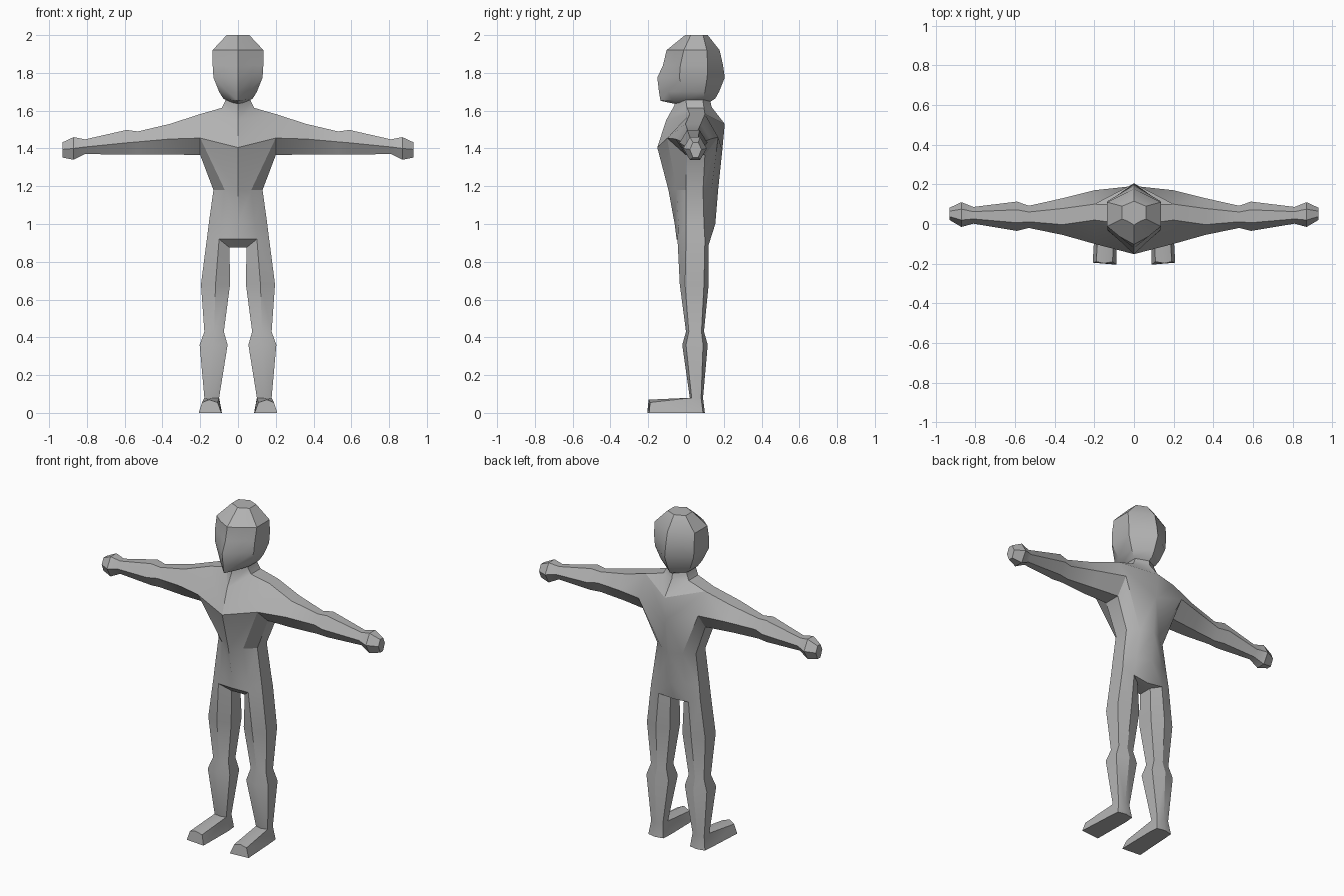
import bpy, bmesh, math

cube = bpy.data.objects.get("Cube")
if cube:
    bpy.data.objects.remove(cube)

grey = bpy.data.materials.new("plain grey")
grey.use_nodes = True
grey.diffuse_color = (0.45, 0.45, 0.45, 1)
grey.node_tree.nodes["Principled BSDF"].inputs["Base Color"].default_value = (0.45, 0.45, 0.45, 1)


def loft(bm, rings, closed=False, cap=False):
    """Bridge rings of points; degenerate quads become triangles."""
    rows = [[bm.verts.new(p) for p in r] for r in rings]
    n = len(rows[0])
    for a, b in zip(rows, rows[1:]):
        for i in range(n if closed else n - 1):
            j = (i + 1) % n
            bm.faces.new((a[i], a[j], b[j], b[i]))
    if cap:
        bm.faces.new(rows[-1])


def finish(bm, name):
    """Mirror the left half to the right and weld the seams."""
    bmesh.ops.remove_doubles(bm, verts=bm.verts, dist=0.002)
    geom = bm.verts[:] + bm.edges[:] + bm.faces[:]
    bmesh.ops.mirror(bm, geom=geom, axis='X', merge_dist=0.002)
    bmesh.ops.remove_doubles(bm, verts=bm.verts, dist=0.002)
    bmesh.ops.recalc_face_normals(bm, faces=bm.faces)
    mesh = bpy.data.meshes.new(name)
    bm.to_mesh(mesh)
    bm.free()
    mesh.materials.append(grey)
    ob = bpy.data.objects.new(name, mesh)
    bpy.context.collection.objects.link(ob)
    bpy.ops.object.select_all(action='DESELECT')
    ob.select_set(True)
    bpy.context.view_layer.objects.active = ob
    bpy.ops.object.shade_smooth_by_angle(angle=math.radians(30))


body = bmesh.new()

# Torso: half rings from the front centre round the side to the back centre
hips = [(0, -.05, .92), (.1, -.045, .92), (.165, 0, .92),
        (.165, .1, .92), (.1, .12, .89), (0, .115, .88)]
seat = [(0, -.06, 1), (.09, -.04, 1), (.155, 0, 1),
        (.155, .095, 1), (.09, .13, 1), (0, .155, 1)]
waist = [(0, -.093, 1.18), (.07, -.05, 1.18), (.13, 0, 1.18),
         (.13, .09, 1.18), (.07, .135, 1.18), (0, .17, 1.18)]
chest = [(0, -.152, 1.405), (.2, -.1, 1.455), (.2, 0, 1.365),
         (.2, .1, 1.365), (.2, .17, 1.46), (0, .192, 1.39)]
loft(body, [hips, seat, waist, chest])

# Shoulders and neck
front, arm_f, pit_f, pit_b, arm_b, back = chest
top_f, top_b = (.2, .02, 1.582), (.2, .1, 1.582)
collar, nape = (0, -.105, 1.55), (0, .205, 1.53)
neck_f, neck_b = (.085, .005, 1.615), (.085, .095, 1.615)
loft(body, [[front, arm_f], [collar, top_f], [collar, neck_f]])
loft(body, [[back, arm_b], [nape, top_b], [nape, neck_b]])
loft(body, [[top_f, top_b], [neck_f, neck_b]])
loft(body, [[collar, neck_f, neck_b, nape],
            [(0, -.06, 1.63), (.068, 0, 1.65), (.068, .09, 1.65), (0, .135, 1.62)],
            [(0, -.06, 1.7), (.06, 0, 1.7), (.06, .09, 1.7), (0, .12, 1.7)]])


# Arm and hand: hexagons along x
def arm_ring(x, top, mid, low, yf, yb):
    a, b = yf + (yb - yf) * .28, yb - (yb - yf) * .28
    return [(x, yf, mid), (x, a, top), (x, b, top),
            (x, yb, mid), (x, b, low), (x, a, low)]


arm = [arm_ring(*v) for v in (
    (.36, 1.53, 1.45, 1.368, -.055, .13),
    (.53, 1.49, 1.435, 1.368, -.02, .092),
    (.59, 1.498, 1.43, 1.368, -.035, .113),
    (.81, 1.448, 1.408, 1.37, .002, .086),
    (.87, 1.46, 1.4, 1.34, -.015, .11),
    (.93, 1.432, 1.395, 1.352, .02, .082))]
loft(body, [[arm_f, top_f, top_b, arm_b, pit_b, pit_f]] + arm, closed=True, cap=True)


# Leg: hexagons with ridges at the front and back
def leg_ring(z, inner, outer, yf, yb, sf, sb):
    m = (inner + outer) / 2
    return [(m, yf, z), (outer, sf, z), (outer, sb, z),
            (m, yb, z), (inner, sb, z), (inner, sf, z)]


crotch_f, crotch_b = (.045, 0, .875), (.045, .085, .875)
leg = [leg_ring(*v) for v in (
    (.68, .042, .196, -.033, .12, -.005, .095),
    (.43, .075, .178, 0, .095, .015, .082),
    (.36, .055, .203, -.02, .115, 0, .09),
    (.08, .1, .178, .02, .09, .03, .08))]
loft(body, [hips[1:5] + [crotch_b, crotch_f]] + leg, closed=True)
loft(body, [hips[:2], [(0, 0, .875), crotch_f],
            [(0, .085, .875), crotch_b], [hips[5], hips[4]]])

# Foot: heel walls, instep and toe, then the sole
ridge, out_f, out_b, heel, in_b, in_f = leg[-1]
floor = [(.195, .03, 0), (.19, .09, 0), (.14, .1, 0), (.09, .09, 0), (.085, .03, 0)]
loft(body, [[out_f, out_b, heel, in_b, in_f], floor])
toe = [(.208, -.195, 0), (.19, -.19, .055), (.153, -.198, .07),
       (.108, -.19, .055), (.088, -.205, 0)]
loft(body, [[floor[0], out_f, ridge, in_f, floor[4]], toe], cap=True)
body.faces.new([body.verts.new(p) for p in floor + [toe[4], toe[0]]])
finish(body, "body")


# Head: half rings of front ridge, cheek, side front, side back, back ridge
def head_ring(z, w, yf, cheek, sf, sb, yb, rise=0):
    return [(0, yf, z), (w * .55, cheek, z + rise / 2), (w, sf, z + rise),
            (w, sb, z + rise), (0, yb, z + rise)]


head = bmesh.new()
loft(head, [head_ring(*v) for v in (
    (1.63, .02, -.03, -.02, .01, .08, .1),
    (1.652, .078, -.135, -.075, 0, .09, .155, .012),
    (1.7, .1, -.143, -.095, -.015, .1, .175),
    (1.775, .13, -.152, -.085, -.035, .112, .205),
    (1.84, .134, -.122, -.062, -.03, .115, .196),
    (1.92, .135, -.103, -.062, -.012, .11, .178),
    (2, .06, -.005, .015, .025, .09, .115))])
crown = [v for v in head.verts if v.co.z > 1.99]
head.faces.new(crown)
finish(head, "head")
